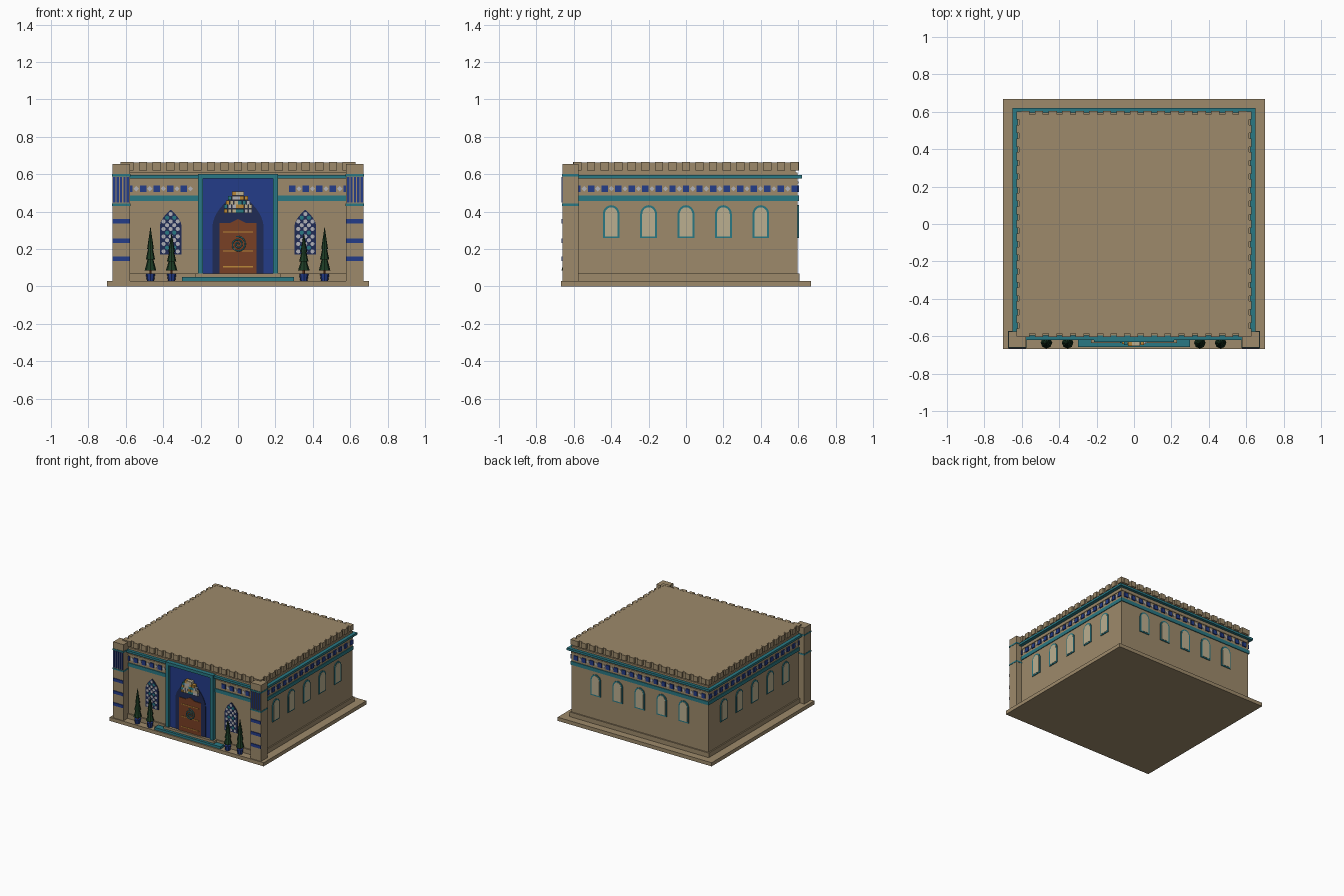
import bpy, bmesh, math
from mathutils import Matrix, Vector

cube = bpy.data.objects.get("Cube")
if cube:
    bpy.data.objects.remove(cube, do_unlink=True)


def material(name, r, g, b):
    m = bpy.data.materials.new(name)
    m.use_nodes = True
    m.diffuse_color = (r, g, b, 1)
    m.node_tree.nodes["Principled BSDF"].inputs["Base Color"].default_value = (r, g, b, 1)
    return m


SAND = material("sandstone", .34, .255, .147)
BLUE = material("royal blue", .017, .045, .25)
NAVY = material("dark navy", .014, .024, .09)
TEAL = material("teal tile", .023, .19, .23)
WOOD = material("brown wood", .19, .05, .018)
GOLD = material("gold", .5, .25, .04)
WHITE = material("pale grey", .45, .45, .48)
CREAM = material("cream glass", .5, .43, .28)
GREEN = material("cypress green", .012, .045, .018)

WALL_X, WALL_Y = .622, .597


class Part:
    """Collects shapes of one part into one mesh object."""
    def __init__(self, name, mat, side=0):
        self.name, self.mat, self.bm = name, mat, bmesh.new()
        self.turn = Matrix.Rotation(side * math.pi / 2, 4, 'Z')

    def box(self, x0, x1, y0, y1, z0, z1):
        size = Matrix.Diagonal((x1 - x0, y1 - y0, z1 - z0, 1))
        mid = Matrix.Translation(((x0 + x1) / 2, (y0 + y1) / 2, (z0 + z1) / 2))
        bmesh.ops.create_cube(self.bm, size=1, matrix=self.turn @ mid @ size)
        return self

    def block(self, hx, hy, z0, z1):
        return self.box(-hx, hx, -hy, hy, z0, z1)

    def plate(self, outline, d0, d1):
        # outline in x/z, pushed forward from distance d0 to d1
        vs = [self.bm.verts.new(self.turn @ Vector((x, -d0, z))) for x, z in outline]
        face = self.bm.faces.new(vs)
        out = bmesh.ops.extrude_face_region(self.bm, geom=[face])
        vs = [v for v in out["geom"] if isinstance(v, bmesh.types.BMVert)]
        bmesh.ops.translate(self.bm, verts=vs, vec=self.turn @ Vector((0, d0 - d1, 0)))
        return self

    def cone(self, x, y, z0, z1, r0, r1, n=8):
        bmesh.ops.create_cone(self.bm, cap_ends=True, segments=n, radius1=r0, radius2=r1,
                              depth=z1 - z0, matrix=Matrix.Translation((x, y, (z0 + z1) / 2)))
        return self

    def done(self):
        bmesh.ops.recalc_face_normals(self.bm, faces=self.bm.faces)
        me = bpy.data.meshes.new(self.name)
        self.bm.to_mesh(me)
        self.bm.free()
        me.materials.append(self.mat)
        ob = bpy.data.objects.new(self.name, me)
        bpy.context.collection.objects.link(ob)
        return ob


def arch(cx, w, z0, spring, top, pointed=False, n=8):
    right = []
    for i in range(n + 1):
        s = i / n
        if pointed:
            right.append((w * (1 - s ** 1.8), spring + (top - spring) * s))
        else:
            a = s * math.pi / 2
            right.append((w * math.cos(a), spring + (top - spring) * math.sin(a)))
    left = [(-x, z) for x, z in reversed(right[:-1])]
    return [(cx + x, z) for x, z in [(w, z0)] + right + left + [(-w, z0)]]


def disc(cx, cz, r, n=8):
    return [(cx + r * math.cos(i * math.tau / n), cz + r * math.sin(i * math.tau / n))
            for i in range(n)]


# Main mass and the bands that run round it
Part("ground_slab", SAND).block(.7, .667, 0, .03).done()
Part("plinth", SAND).block(.632, .607, .03, .068).done()
Part("walls", SAND).block(WALL_X, WALL_Y, .03, .61).done()
Part("roof_parapet", SAND).block(.615, .586, .61, .663).done()
Part("lower_band", TEAL).block(WALL_X + .006, WALL_Y + .006, .457, .486).done()
Part("cornice", TEAL).block(.65, .62, .577, .595).done()
Part("frieze_ledge", SAND).block(WALL_X + .004, WALL_Y + .004, .549, .56).done()

# Dentils, frieze tiles and windows on each wall
for side, label in enumerate(("front", "left", "back", "right")):
    across, dist = (WALL_X, WALL_Y) if side % 2 == 0 else (WALL_Y, WALL_X)
    dentils = Part(label + "_dentils", SAND, side)
    tiles = Part(label + "_frieze_tiles", BLUE, side)
    studs = Part(label + "_frieze_studs", WHITE, side)
    count = 8
    for i in range(-count, count + 1):
        u = i * .0725
        dentils.box(u - .022, u + .022, -dist - .007, -dist + .02, .62, .664)
        if side == 0 and abs(u) < .23:
            continue
        tiles.box(u - .017, u + .017, -dist - .008, -dist, .504, .54)
        if i < count:
            v = u + .036
            studs.plate(disc(v, .522, .014, 4), dist - .002, dist + .004)
    for part in (dentils, tiles, studs):
        part.done()
    if side:
        frames = Part(label + "_window_frames", TEAL, side)
        panes = Part(label + "_window_panes", CREAM, side)
        for i in range(-2, 3):
            frames.plate(arch(i * .2, .045, .258, .385, .434), dist - .002, dist + .006)
            panes.plate(arch(i * .2, .034, .268, .385, .423), dist, dist + .008)
        frames.done()
        panes.done()

# Corner pillars with stripes
for s, label in ((-1, "right"), (1, "left")):
    lo, hi = sorted((s * .578, s * .672))
    Part(label + "_pillar", SAND).box(lo, hi, -.66, -.575, .03, .655).done()
    trim = Part(label + "_pillar_trim", TEAL)
    for z in (.436, .594):
        trim.box(lo - .002, hi + .002, -.664, -.573, z - .006, z + .006)
    trim.done()
    stripes = Part(label + "_pillar_stripes", BLUE)
    for z in (.147, .245, .347):
        stripes.box(lo, hi, -.666, -.658, z - .012, z + .012)
    for i in range(-2, 3):
        x = s * .625 + i * .018
        stripes.box(x - .006, x + .006, -.665, -.658, .448, .585)
    stripes.done()

# Lattice windows beside the portal
for s, label in ((-1, "right"), (1, "left")):
    cx = s * .36
    Part(label + "_lattice_window", NAVY).plate(
        arch(cx, .058, .17, .32, .41, True), .595, .604).done()
    pale = Part(label + "_lattice_pale_glass", WHITE)
    teal = Part(label + "_lattice_teal_glass", TEAL)
    for row in range(11):
        z = .187 + row * .02
        room = .058 if z < .32 else .058 * (1 - ((z - .32) / .09) ** 1.8)
        for col in range(-2, 3):
            x = col * .019
            if (row + col) % 2 == 0 and abs(x) + .012 < room:
                (teal if row % 4 == 1 else pale).plate(disc(cx + x, z, .0115), .603, .607)
    pale.done()
    teal.done()

# Portal: frame, field, niche and door
frame = Part("portal_frame", TEAL)
frame.box(-.215, .215, -.632, -.59, .577, .602)
for s in (-1, 1):
    lo, hi = sorted((s * .187, s * .215))
    frame.box(lo, hi, -.632, -.59, .068, .577)
frame.done()
Part("portal_field", BLUE).box(-.19, .19, -.614, -.59, .06, .58).done()
Part("portal_niche", NAVY).plate(arch(0, .137, .068, .32, .51, True), .612, .618).done()
Part("door", WOOD).plate([(-.098, .068), (.098, .068), (.098, .34), (.04, .34),
                          (0, .36), (-.04, .34), (-.098, .34)], .616, .623).done()
bars = Part("door_bars", GOLD)
for z in (.105, .19, .29):
    bars.box(-.08, .08, -.626, -.622, z - .003, z + .003)
bars.done()

# Spiral ornament on the door
curve = bpy.data.curves.new("door_spiral", 'CURVE')
curve.dimensions = '3D'
curve.bevel_depth = .004
curve.bevel_resolution = 1
line = curve.splines.new('POLY')
line.points.add(40)
for i, p in enumerate(line.points):
    a, r = i * .36, .004 + .001 * i
    p.co = (r * math.cos(a), -.626, .224 + r * math.sin(a), 1)
curve.materials.append(TEAL)
bpy.context.collection.objects.link(bpy.data.objects.new("door_spiral", curve))

# Stepped honeycomb vault over the door
vault = [Part("vault_" + n, m) for n, m in
         (("gold", GOLD), ("pale", WHITE), ("teal", TEAL), ("cream", CREAM))]
for row, n in enumerate((7, 7, 6, 5, 3)):
    z = .393 + row * .023
    for i in range(n):
        x = (i - (n - 1) / 2) * .022
        vault[(i * 3 + row * 2 + i // 2) % 4].box(x - .01, x + .01, -.632 - row * .005, -.612, z, z + .021)
for part in vault:
    part.done()

# Entrance steps
Part("lower_step", TEAL).box(-.3, .3, -.657, -.59, .03, .05).done()
Part("upper_step", SAND).box(-.23, .23, -.637, -.59, .05, .069).done()

# Potted cypress trees
for x, top, label in ((-.468, .315, "outer_right"), (-.355, .28, "inner_right"),
                      (.352, .28, "inner_left"), (.463, .315, "outer_left")):
    y = -.635
    Part(label + "_pot", BLUE).cone(x, y, .03, .068, .019, .025).done()
    Part(label + "_trunk", WOOD).cone(x, y, .066, .1, .007, .007, 6).done()
    tree = Part(label + "_cypress", GREEN)
    h = top - .085
    for start, end, r in ((0, .5, .031), (.25, .75, .025), (.5, 1, .018)):
        tree.cone(x, y, .085 + h * start, .085 + h * end, r, .001)
    tree.done()
